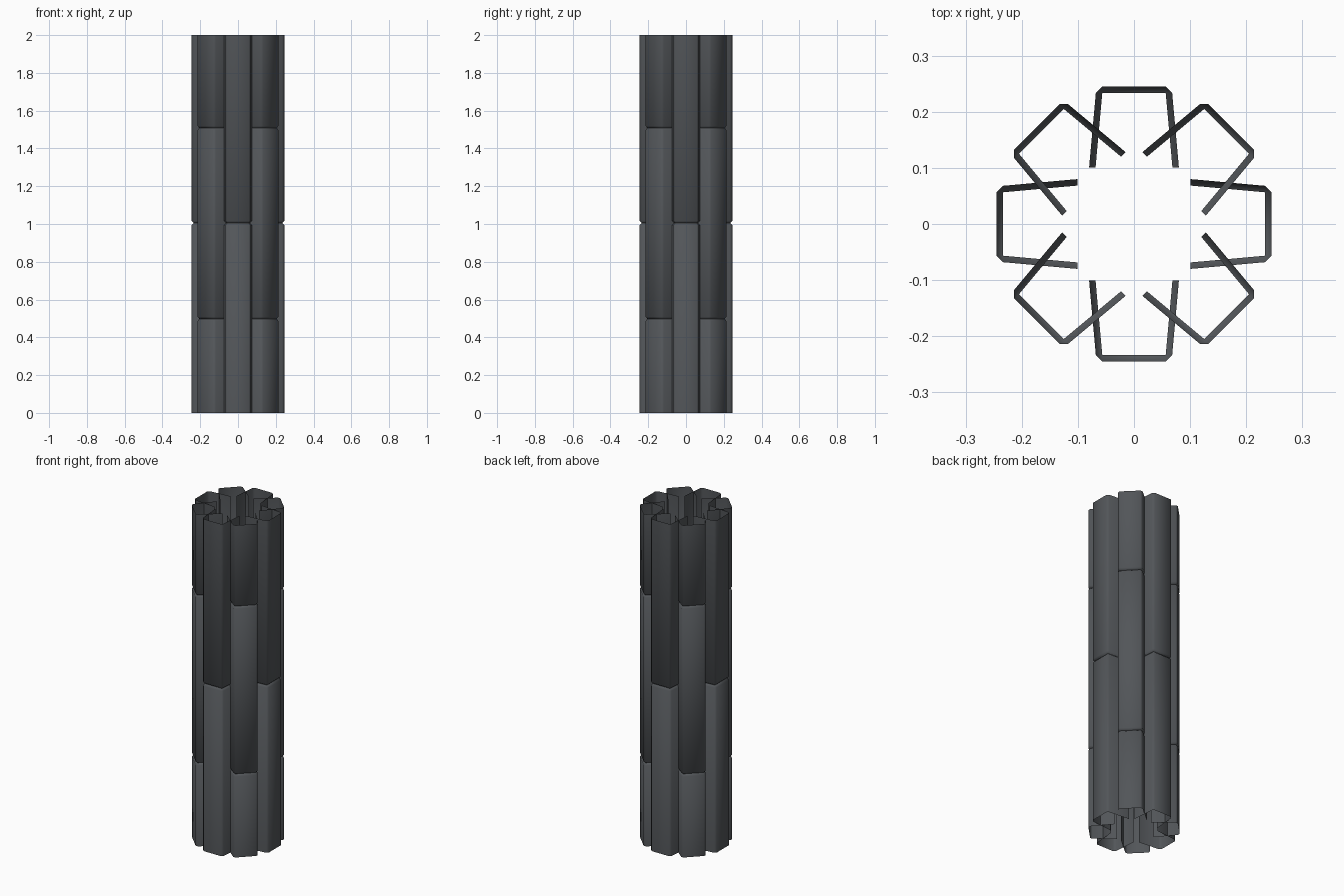
import bpy, bmesh, math
from mathutils import Matrix

if "Cube" in bpy.data.objects:
    bpy.data.objects.remove(bpy.data.objects["Cube"])

mat = bpy.data.materials.new("dark slate grey")
mat.diffuse_color = (0.085, 0.092, 0.1, 1)
mat.use_nodes = True
mat.node_tree.nodes["Principled BSDF"].inputs["Base Color"].default_value = mat.diffuse_color

# half cross-section of an open-backed stave (sideways, outward)
OUTER = [(0.080, 0.101), (0.068, 0.234), (0.057, 0.245)]
INNER = [(0.0685, 0.101), (0.0565, 0.2335), (0.0565, 0.2335)]  # pulled in at the seams
BEVEL = 0.011


def mirrored(half):
    return half + [(-x, y) for x, y in reversed(half)]


def brick(name, z0, z1, bevel_bottom, bevel_top, angle):
    # stack of profile rings; seam ends taper inward
    rings = []
    if bevel_bottom:
        rings += [(INNER, z0), (OUTER, z0 + BEVEL)]
    else:
        rings.append((OUTER, z0))
    if bevel_top:
        rings += [(OUTER, z1 - BEVEL), (INNER, z1)]
    else:
        rings.append((OUTER, z1))
    bm = bmesh.new()
    rows = [[bm.verts.new((x, y, z)) for x, y in mirrored(p)] for p, z in rings]
    for a, b in zip(rows, rows[1:]):
        for i in range(len(a) - 1):
            bm.faces.new((a[i], a[i + 1], b[i + 1], b[i]))
    bmesh.ops.remove_doubles(bm, verts=bm.verts[:], dist=1e-5)
    bm.transform(Matrix.Rotation(angle, 4, 'Z'))
    bm.normal_update()
    me = bpy.data.meshes.new(name)
    bm.to_mesh(me)
    bm.free()
    me.materials.append(mat)
    ob = bpy.data.objects.new(name, me)
    bpy.context.collection.objects.link(ob)
    bpy.ops.object.select_all(action='DESELECT')
    ob.select_set(True)
    bpy.context.view_layer.objects.active = ob
    bpy.ops.object.shade_smooth_by_angle(angle=math.radians(50))


# ring of eight staves with staggered seams
for k in range(8):
    seams = [0, 1.005, 2] if k % 2 == 0 else [0, 0.498, 1.508, 2]
    for j, (z0, z1) in enumerate(zip(seams, seams[1:])):
        brick(f"stave_{k + 1}_brick_{j + 1}", z0, z1, z0 > 0, z1 < 2, k * math.pi / 4)
